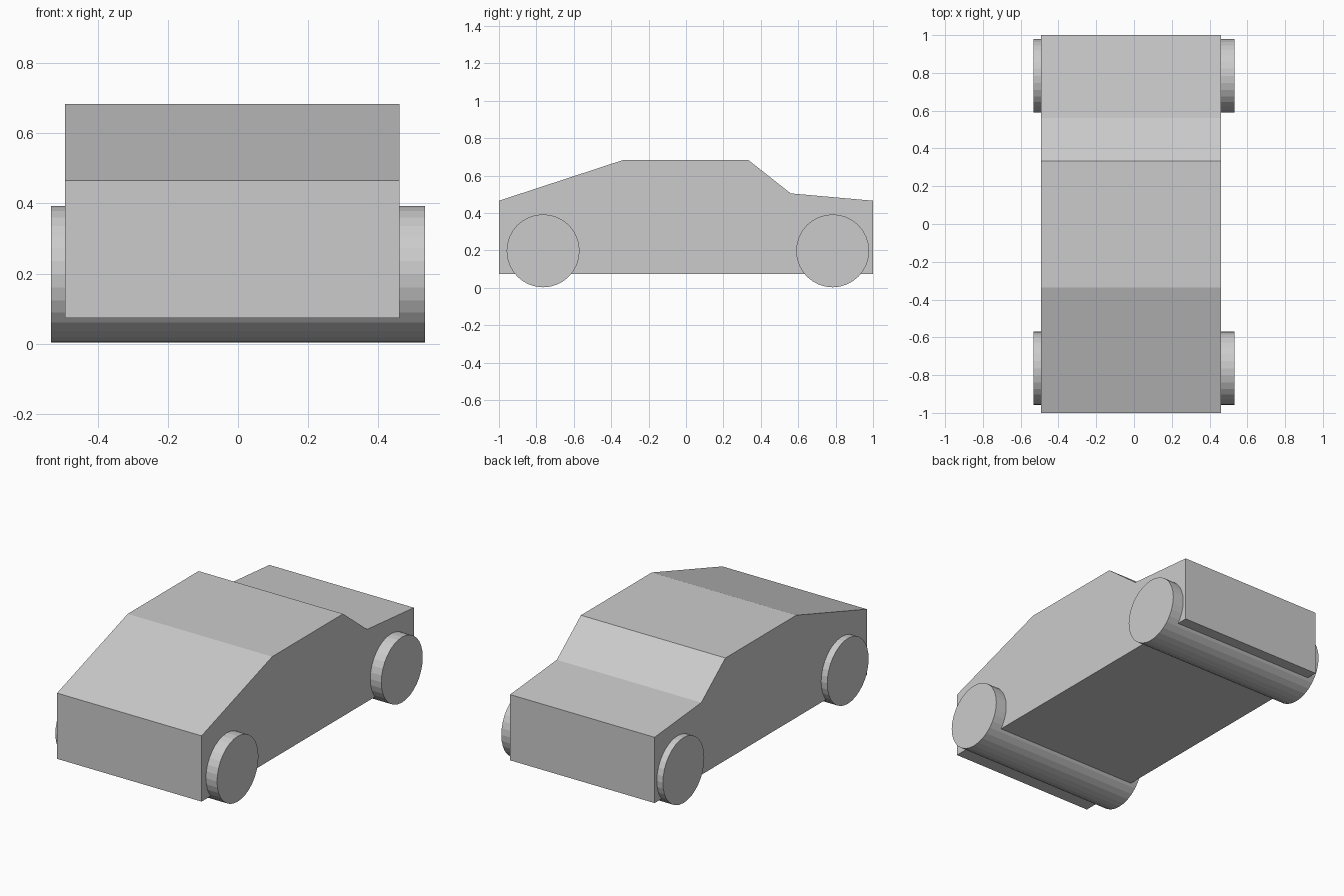
import bpy, bmesh
from math import pi

if "Cube" in bpy.data.objects:
    bpy.data.objects.remove(bpy.data.objects["Cube"])

X_LEFT, X_RIGHT = -0.493, 0.460

# Body: side profile (y, z) extruded across the width
profile = [(-1, 0.074), (1, 0.074), (1, 0.466), (0.56, 0.505),
           (0.333, 0.684), (-0.335, 0.684), (-1, 0.466)]
bm = bmesh.new()
side = bm.faces.new([bm.verts.new((X_LEFT, y, z)) for y, z in profile])
new = bmesh.ops.extrude_face_region(bm, geom=[side])["geom"]
bmesh.ops.translate(bm, vec=(X_RIGHT - X_LEFT, 0, 0),
                    verts=[v for v in new if isinstance(v, bmesh.types.BMVert)])
bmesh.ops.recalc_face_normals(bm, faces=bm.faces)
mesh = bpy.data.meshes.new("car_body")
bm.to_mesh(mesh)
bm.free()
bpy.context.collection.objects.link(bpy.data.objects.new("car_body", mesh))

# Wheels: each pair is one roller running through the full width
for name, y in (("front_wheels", -0.764), ("rear_wheels", 0.784)):
    bpy.ops.mesh.primitive_cylinder_add(vertices=32, radius=0.195, depth=1.066,
                                        location=(0, y, 0.198), rotation=(0, pi / 2, 0))
    bpy.context.object.name = name
